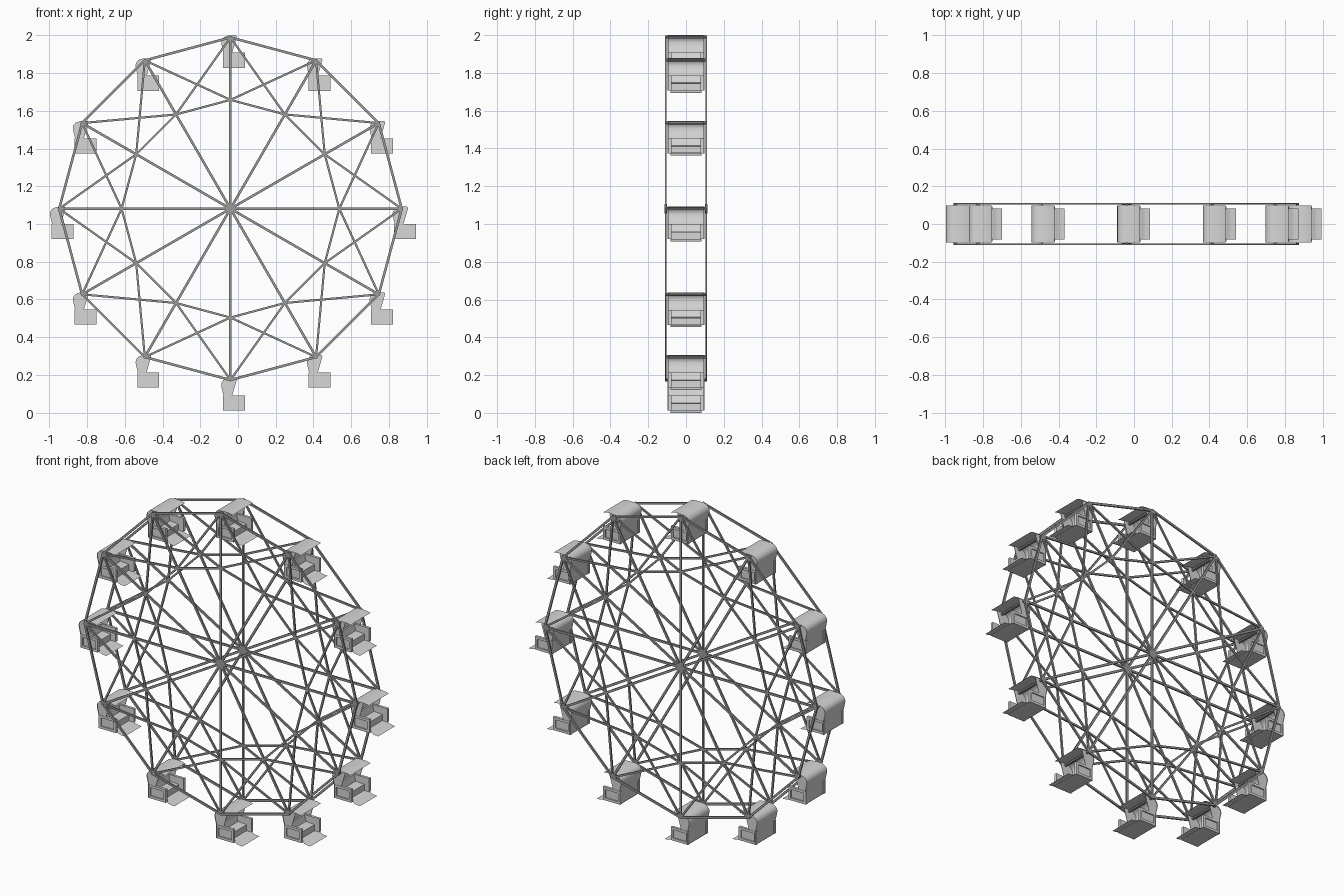
import bpy, bmesh, math
from mathutils import Vector, Matrix

old = bpy.data.objects.get("Cube")
if old:
    bpy.data.objects.remove(old)

HUB = Vector((-0.04, 0, 1.081))
RIM, RING, SIDE, COUNT = 0.908, 0.577, 0.107, 12
HANG = Vector((0.008, 0, 0.004))


def material(name, value):
    m = bpy.data.materials.new(name)
    m.use_nodes = True
    m.diffuse_color = (value, value, value, 1)
    m.node_tree.nodes["Principled BSDF"].inputs["Base Color"].default_value = (value, value, value, 1)
    return m


STEEL = material("steel grey", 0.33)
PAINT = material("light grey", 0.68)


def finish(name, bm, mat, smooth=False, closed=True):
    if closed:
        bmesh.ops.recalc_face_normals(bm, faces=bm.faces)
    mesh = bpy.data.meshes.new(name)
    bm.to_mesh(mesh)
    bm.free()
    mesh.materials.append(mat)
    ob = bpy.data.objects.new(name, mesh)
    bpy.context.collection.objects.link(ob)
    if smooth:
        bpy.ops.object.select_all(action="DESELECT")
        ob.select_set(True)
        bpy.context.view_layer.objects.active = ob
        bpy.ops.object.shade_smooth_by_angle(angle=math.radians(40))


def spot(i, radius, y=0.0):
    a = math.tau * i / COUNT
    return HUB + Vector((radius * math.sin(a), y, radius * math.cos(a)))


def bar(bm, a, b, width=0.013, depth=0.009):
    # rectangular bar lying in the plane of the wheel
    d = b - a
    along, across = d.normalized(), Vector((0, 1, 0))
    rot = Matrix((along, across, along.cross(across))).transposed().to_4x4()
    scale = Matrix.Diagonal((d.length, depth, width, 1))
    bmesh.ops.create_cube(bm, size=1, matrix=Matrix.Translation((a + b) / 2) @ rot @ scale)


def cylinder(bm, centre, radius, length, sides):
    m = Matrix.Translation(centre) @ Matrix.Rotation(math.pi / 2, 4, "X")
    bmesh.ops.create_cone(bm, cap_ends=True, segments=sides, radius1=radius,
                          radius2=radius, depth=length, matrix=m)


def prism(bm, profile, y0, y1, at):
    # extrude an x-z profile along y
    face = bm.faces.new([bm.verts.new(at + Vector((x, y0, z))) for x, z in profile])
    out = bmesh.ops.extrude_face_region(bm, geom=[face])["geom"]
    verts = [v for v in out if isinstance(v, bmesh.types.BMVert)]
    bmesh.ops.translate(bm, vec=(0, y1 - y0, 0), verts=verts)
    bm.faces.new([bm.verts.new(at + Vector((x, y0, z))) for x, z in profile])
    bmesh.ops.remove_doubles(bm, verts=bm.verts, dist=0.00001)


def box(x0, x1, z0, z1):
    return [(x0, z0), (x1, z0), (x1, z1), (x0, z1)]


def sheet(bm, profile, half, at):
    # single-skin ribbon across the car
    rows = [[bm.verts.new(at + Vector((x, y, z))) for y in (-half, half)] for x, z in profile]
    for p, q in zip(rows, rows[1:]):
        bm.faces.new((p[0], p[1], q[1], q[0]))


# Two wheel sides: spokes, rim, inner ring and star braces
for label, y in (("front", -SIDE), ("back", SIDE)):
    spokes, rim, braces, hub = (bmesh.new() for _ in range(4))
    for i in range(COUNT):
        bar(spokes, spot(i, 0, y), spot(i, RIM, y))
        bar(rim, spot(i, RIM, y), spot(i + 1, RIM, y))
        bar(braces, spot(i, RING, y), spot(i + 1, RING, y), 0.011)
        for step in (-1, 1):
            bar(braces, spot(i, RIM, y), spot(i + step, RING, y), 0.011)
    cylinder(hub, HUB + Vector((0, y, 0)), 0.026, 0.011, 16)
    finish(label + "_spokes", spokes, STEEL)
    finish(label + "_rim", rim, STEEL)
    finish(label + "_braces", braces, STEEL)
    finish(label + "_hub", hub, STEEL, True)

# Rods across the rim that carry the cars
rods = bmesh.new()
for i in range(COUNT):
    cylinder(rods, spot(i, RIM), 0.008, 2 * SIDE + 0.01, 8)
finish("hanger_rods", rods, STEEL, True)

# Profiles of the car, measured from its hanging point
CANOPY = [(0.064, 0.0), (0.045, 0.005), (0.02, 0.007), (-0.02, 0.006), (-0.042, -0.002),
          (-0.055, -0.018), (-0.057, -0.035), (-0.051, -0.062), (-0.044, -0.09), (-0.044, -0.165)]
WING = CANOPY[2:9] + [(0.0, -0.09), (0.026, 0.0)]
FLOOR = [(0.118, -0.177), (0.092, -0.175), (0.078, -0.171), (0.07, -0.165), (-0.046, -0.165)]
SEAT = [(-0.042, -0.122), (0.035, -0.128), (0.035, -0.164), (-0.042, -0.164)]
PAD = [(-0.042, -0.085), (-0.032, -0.085), (-0.022, -0.124), (-0.042, -0.124)]
LEFT, RIGHT, LOW, HIGH, EDGE = -0.048, 0.068, -0.165, -0.085, 0.015
FRAME = [box(LEFT, RIGHT, LOW, LOW + EDGE), box(LEFT, RIGHT, HIGH - EDGE, HIGH),
         box(LEFT, LEFT + EDGE, LOW + EDGE, HIGH - EDGE),
         box(RIGHT - EDGE, RIGHT, LOW + EDGE, HIGH - EDGE)]

canopy, wings, floor, arms, frames, seats = (bmesh.new() for _ in range(6))
for i in range(COUNT):
    at = spot(i, RIM) + HANG
    sheet(canopy, CANOPY, 0.097, at)
    sheet(floor, FLOOR, 0.082, at)
    prism(seats, SEAT, -0.078, 0.078, at)
    prism(seats, PAD, -0.078, 0.078, at)
    for s in (-1, 1):
        prism(wings, WING, s * 0.089, s * 0.092, at)
        prism(arms, box(LEFT, RIGHT, LOW, HIGH), s * 0.078, s * 0.087, at)
        # raised border around the arm panel
        for strip in FRAME:
            prism(frames, strip, s * 0.087, s * 0.094, at)

finish("car_canopies", canopy, PAINT, True, closed=False)
finish("car_floors", floor, PAINT, True, closed=False)
finish("car_wings", wings, PAINT)
finish("car_arms", arms, PAINT)
finish("car_arm_frames", frames, PAINT)
finish("car_seats", seats, PAINT)
